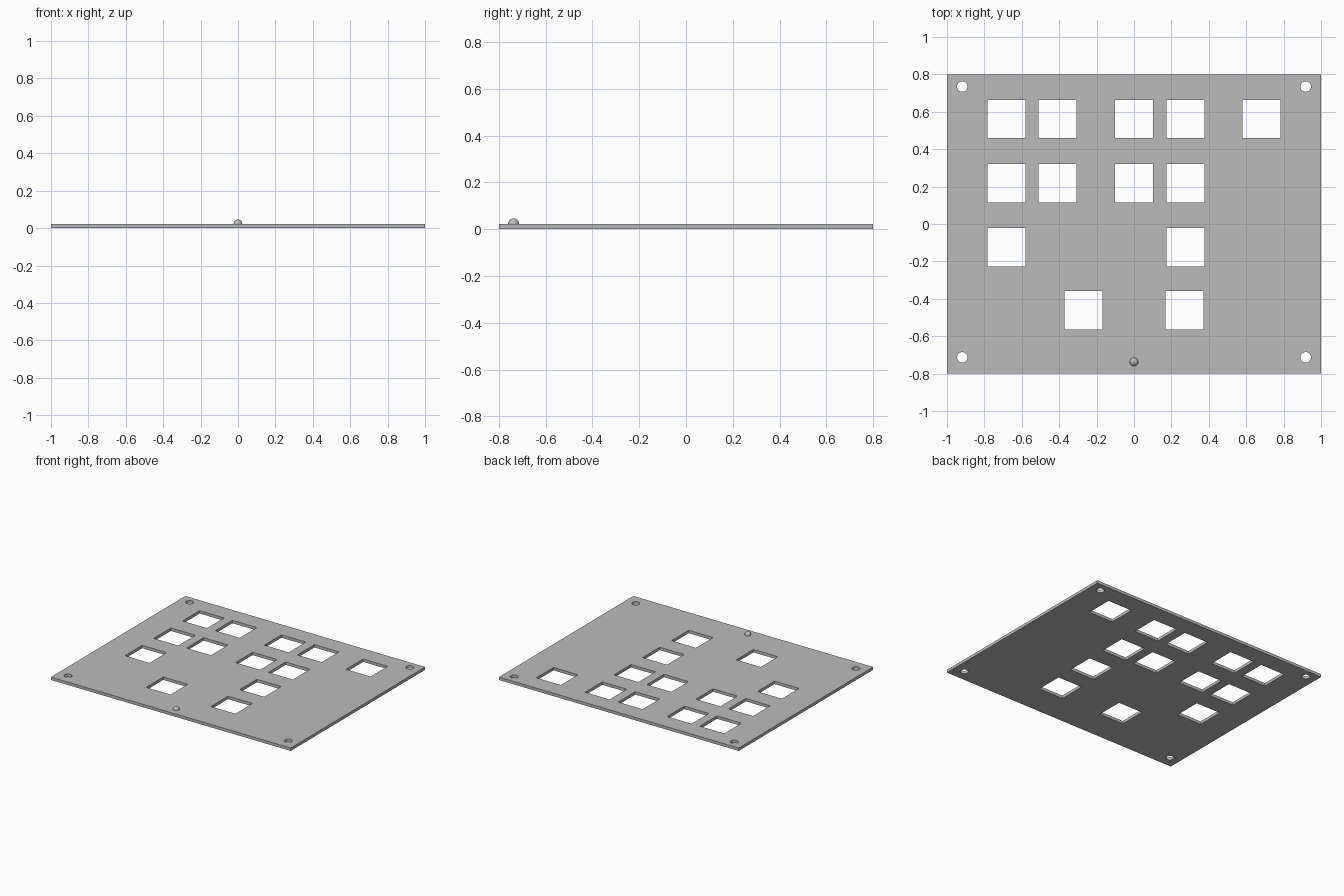
import bpy
import bmesh
from math import cos, sin, pi, radians

if "Cube" in bpy.data.objects:
    bpy.data.objects.remove(bpy.data.objects["Cube"], do_unlink=True)

THICK = 0.022
WINDOW = 0.204


def make_material(name, color):
    mat = bpy.data.materials.new(name)
    mat.use_nodes = True
    mat.diffuse_color = color
    mat.node_tree.nodes["Principled BSDF"].inputs["Base Color"].default_value = color
    return mat


grey = make_material("plain grey", (0.5, 0.5, 0.5, 1))


def add_outline(curve, points):
    spline = curve.splines.new("POLY")
    spline.points.add(len(points) - 1)
    for p, (x, y) in zip(spline.points, points):
        p.co = (x, y, 0, 1)
    spline.use_cyclic_u = True


def rectangle(x, y, w, h):
    return [(x + sx * w / 2, y + sy * h / 2)
            for sx, sy in ((-1, -1), (1, -1), (1, 1), (-1, 1))]


def circle(x, y, r, n=32):
    return [(x + r * cos(2 * pi * i / n), y + r * sin(2 * pi * i / n)) for i in range(n)]


def finish(obj):
    obj.data.materials.clear()
    obj.data.materials.append(grey)
    bpy.ops.object.select_all(action="DESELECT")
    obj.select_set(True)
    bpy.context.view_layer.objects.active = obj
    bpy.ops.object.shade_smooth_by_angle(angle=radians(30))


# Flat panel outline with its openings
outline = bpy.data.curves.new("panel", "CURVE")
outline.dimensions = "2D"
outline.fill_mode = "BOTH"
outline.extrude = THICK / 2
add_outline(outline, rectangle(0, 0, 2, 1.6))

# Square windows, row by row
rows = {
    0.561: (-0.682, -0.409, 0, 0.275, 0.682),
    0.218: (-0.682, -0.409, 0, 0.275),
    -0.124: (-0.682, 0.275),
    -0.461: (-0.27, 0.27),
}
for y, columns in rows.items():
    for x in columns:
        add_outline(outline, rectangle(x, y, WINDOW, WINDOW))

# Round corner holes
for x in (-0.918, 0.918):
    for y in (-0.713, 0.735):
        add_outline(outline, circle(x, y, 0.028))

# Turn the outline into a solid mesh panel
panel = bpy.data.objects.new("panel", outline)
bpy.context.collection.objects.link(panel)
panel.location.z = THICK / 2
bpy.ops.object.select_all(action="DESELECT")
panel.select_set(True)
bpy.context.view_layer.objects.active = panel
bpy.ops.object.convert(target="MESH")
panel = bpy.context.object
bm = bmesh.new()
bm.from_mesh(panel.data)
bmesh.ops.remove_doubles(bm, verts=bm.verts, dist=0.0001)
bmesh.ops.recalc_face_normals(bm, faces=bm.faces)
bmesh.ops.dissolve_limit(bm, angle_limit=0.01, verts=bm.verts, edges=bm.edges)
bm.to_mesh(panel.data)
bm.free()
finish(panel)

# Small round indicator set into the front edge
bpy.ops.mesh.primitive_uv_sphere_add(segments=32, ring_count=16, radius=0.023,
                                     location=(0, -0.737, 0.0231))
indicator = bpy.context.object
indicator.name = "indicator_bead"
finish(indicator)
